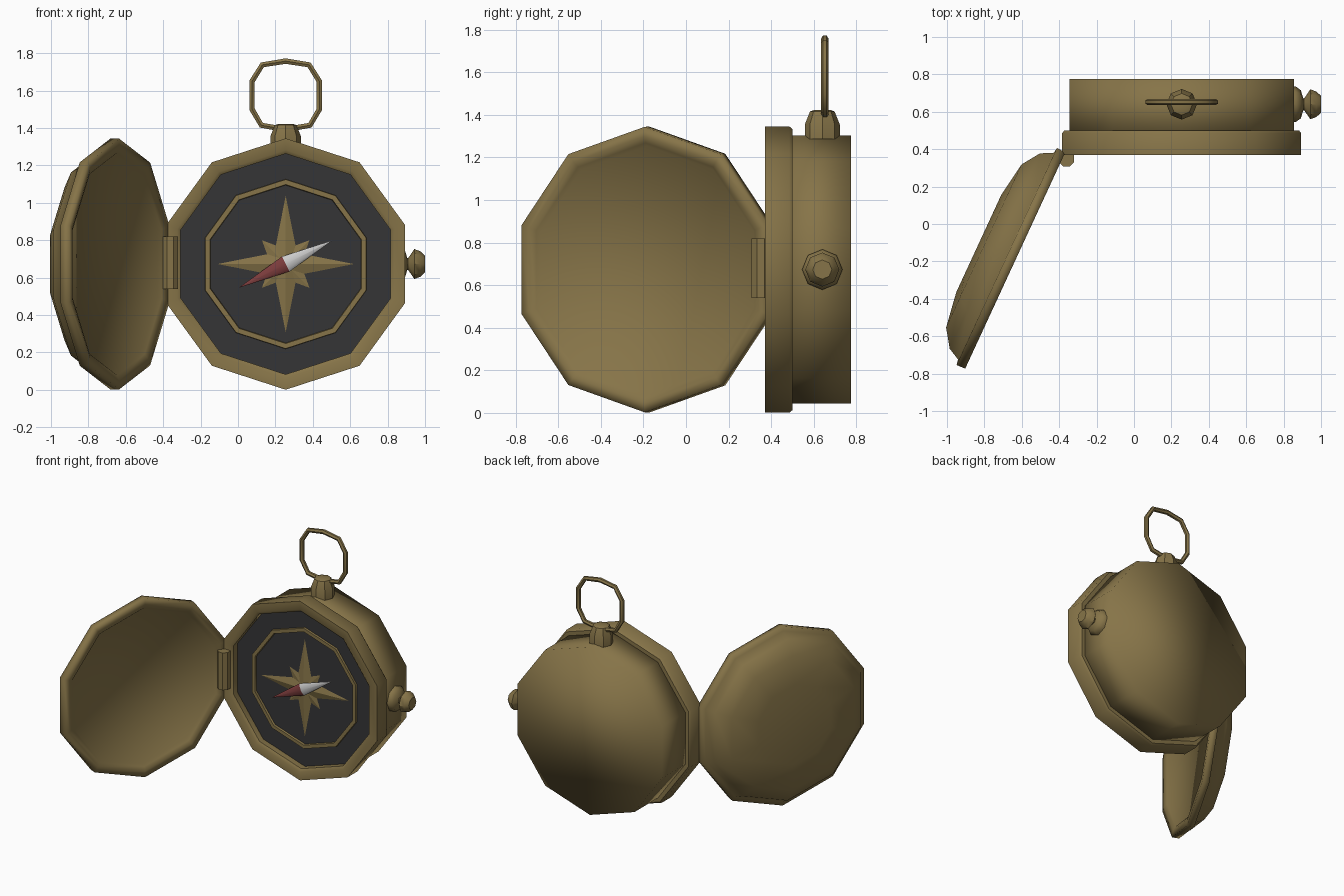
import bpy, bmesh, math
from mathutils import Vector

if "Cube" in bpy.data.objects:
    bpy.data.objects.remove(bpy.data.objects["Cube"])


def material(name, rgb):
    m = bpy.data.materials.new(name)
    m.diffuse_color = (*rgb, 1)
    m.use_nodes = True
    m.node_tree.nodes["Principled BSDF"].inputs["Base Color"].default_value = m.diffuse_color
    return m


BRASS = material("brass", (0.24, 0.175, 0.065))
DARK = material("dark_dial", (0.035, 0.035, 0.037))
RED = material("red", (0.2, 0.045, 0.045))
WHITE = material("white", (0.75, 0.75, 0.75))
CX, CZ = 0.255, 0.673
X, Y, Z = Vector((1, 0, 0)), Vector((0, 1, 0)), Vector((0, 0, 1))


def finish(bm, name, mat, angle):
    bmesh.ops.recalc_face_normals(bm, faces=bm.faces)
    me = bpy.data.meshes.new(name)
    bm.to_mesh(me)
    bm.free()
    me.materials.append(mat)
    ob = bpy.data.objects.new(name, me)
    bpy.context.collection.objects.link(ob)
    bpy.ops.object.select_all(action='DESELECT')
    ob.select_set(True)
    bpy.context.view_layer.objects.active = ob
    if angle:
        bpy.ops.object.shade_smooth_by_angle(angle=math.radians(angle))
    return ob


def lathe(name, profile, origin, axis, up, n=10, mat=BRASS, closed=False,
          angle=40, turn=0.0, flat=1.0):
    """Spin (radius, distance along axis) points; cap the ends unless closed."""
    bm = bmesh.new()
    origin, axis = Vector(origin), axis.normalized()
    side = axis.cross(up)
    rings = []
    for r, t in profile:
        ring = []
        for i in range(n):
            a = 2 * math.pi * i / n + turn
            ring.append(bm.verts.new(origin + axis * t + up * (r * math.cos(a))
                                     + side * (r * flat * math.sin(a))))
        rings.append(ring)
    pairs = list(zip(rings, rings[1:]))
    if closed:
        pairs.append((rings[-1], rings[0]))
    else:
        bm.faces.new(rings[0])
        bm.faces.new(rings[-1])
    for a, b in pairs:
        for i in range(n):
            j = (i + 1) % n
            bm.faces.new((a[i], a[j], b[j], b[i]))
    return finish(bm, name, mat, angle)


def star(name, tip, waist, turn, y, height):
    """Four-pointed star with a raised ridge on every arm."""
    bm = bmesh.new()
    pts = []
    for i in range(8):
        a = turn + i * math.pi / 4
        r = waist if i % 2 else tip
        pts.append(bm.verts.new((CX + r * math.sin(a), y, CZ + r * math.cos(a))))
    top = bm.verts.new((CX, y - height, CZ))
    bm.faces.new(pts)
    for i in range(8):
        bm.faces.new((pts[i], pts[(i + 1) % 8], top))
    finish(bm, name, BRASS, 0)


centre = (CX, 0, CZ)

# Case: drum at the back and a wider front rim
lathe("case_drum", [(0.63, 0.46), (0.63, 0.775)], centre, Y, Z, angle=180)
lathe("case_rim", [(0.59, 0.46), (0.59, 0.385), (0.61, 0.37), (0.672, 0.37),
                   (0.672, 0.485), (0.66, 0.5), (0.6, 0.5)], centre, Y, Z, closed=True)

# Dial with ring and compass rose
lathe("dial", [(0.6, 0.43), (0.6, 0.45)], centre, Y, Z, mat=DARK)
lathe("dial_ring", [(0.455, 0.44), (0.452, 0.415), (0.425, 0.415), (0.42, 0.44)],
      centre, Y, Z, closed=True)
star("rose_minor", 0.18, 0.08, math.pi / 4, 0.428, 0.014)
star("rose_major", 0.365, 0.085, 0, 0.428, 0.022)

# Needle: two flattened cones
tip = Vector((0.245, 0, 0.124)).normalized()
for name, s, mat in (("needle_white", 1, WHITE), ("needle_red", -1, RED)):
    lathe(name, [(0.045, 0), (0.0008, 0.277)], (CX, 0.395, CZ), tip * s,
          tip.cross(Y), n=8, mat=mat, flat=0.35)

# Open lid: domed outside, shallow recess inside
outward = Vector((-0.908, 0.42, 0)).normalized()
lathe("lid", [(0.58, 0.03), (0.595, 0.012), (0.625, 0), (0.67, 0), (0.672, 0.05),
              (0.64, 0.055), (0.605, 0.12), (0.505, 0.185), (0.3, 0.215)],
      (-0.635, -0.195, CZ), outward, Z, angle=180)

# Hinge barrel
lathe("hinge", [(0.046, 0.54), (0.046, 0.82)], (-0.362, 0.35, 0), Z, X, n=8,
      turn=math.pi / 8)

# Side knob and top stem
lathe("side_knob", [(0.095, 0.82), (0.095, 0.865), (0.075, 0.892), (0.032, 0.905),
                    (0.032, 0.91), (0.08, 0.943), (0.068, 0.975), (0.045, 1.0)],
      (0, 0.64, CZ), X, Z, n=8)
lathe("stem", [(0.082, 1.285), (0.082, 1.355), (0.058, 1.415), (0.04, 1.422)],
      (CX, 0.64, 0), Z, X, n=8)

# Carrying ring: swept rounded-square loop
half = [(0.125, 1.738), (0.18, 1.65), (0.18, 1.50), (0.13, 1.415)]
path = [(0, 1.758)] + half + [(0, 1.392)] + [(-x, z) for x, z in reversed(half)]
cu = bpy.data.curves.new("carrying_ring", 'CURVE')
cu.dimensions = '3D'
cu.bevel_depth = 0.017
cu.bevel_resolution = 1
sp = cu.splines.new('POLY')
sp.points.add(len(path) - 1)
sp.use_cyclic_u = True
for p, (x, z) in zip(sp.points, path):
    p.co = (CX + x, 0.652, z, 1)
cu.materials.append(BRASS)
ring = bpy.data.objects.new("carrying_ring", cu)
bpy.context.collection.objects.link(ring)
bpy.ops.object.select_all(action='DESELECT')
ring.select_set(True)
bpy.context.view_layer.objects.active = ring
bpy.ops.object.convert(target='MESH')
bpy.ops.object.shade_smooth_by_angle(angle=math.radians(50))
